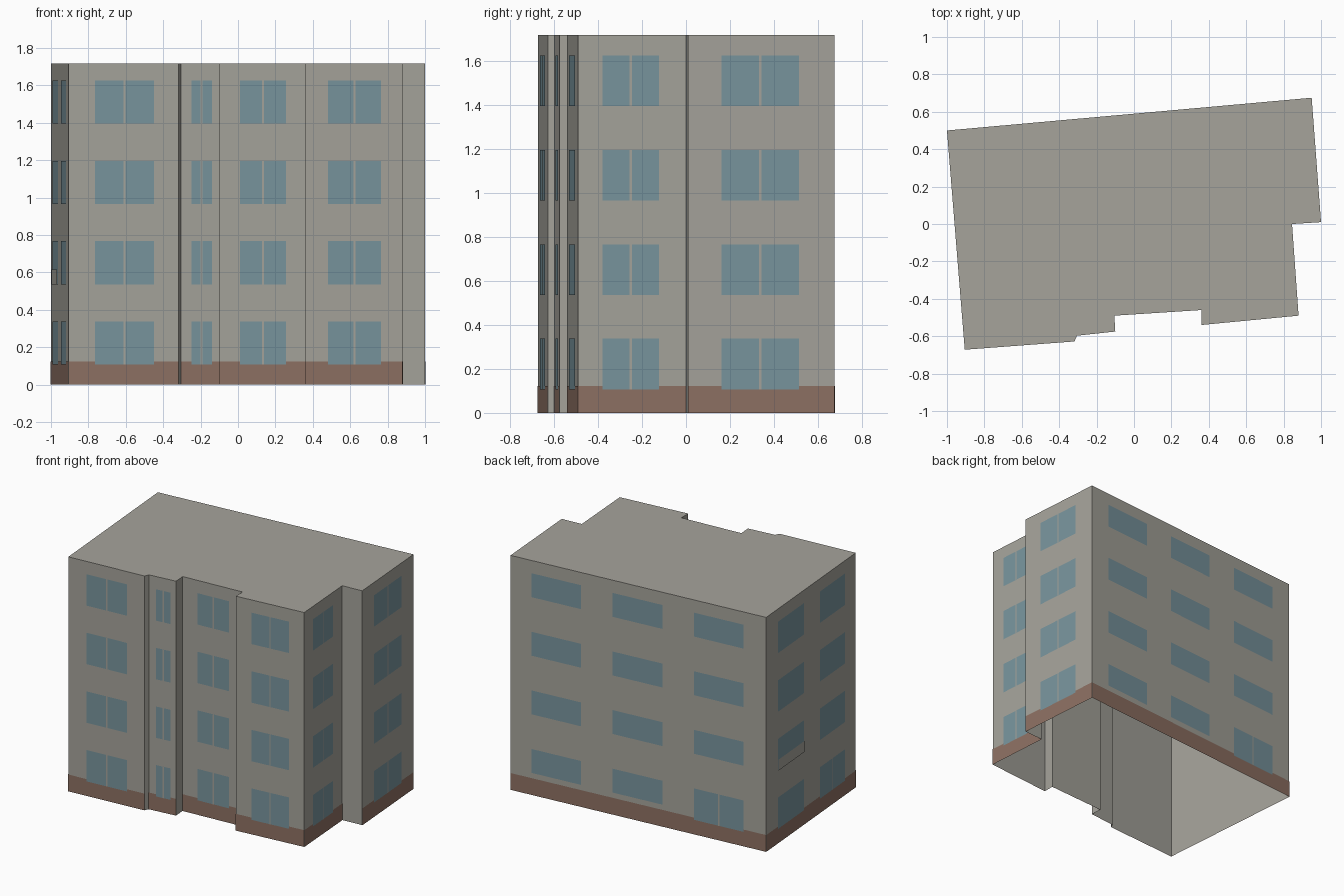
import bpy
import bmesh
from mathutils import Vector

cube = bpy.data.objects.get("Cube")
if cube:
    bpy.data.objects.remove(cube, do_unlink=True)


def material(name, rgb):
    m = bpy.data.materials.new(name)
    m.use_nodes = True
    m.diffuse_color = (*rgb, 1)
    bsdf = next(n for n in m.node_tree.nodes if n.type == 'BSDF_PRINCIPLED')
    bsdf.inputs["Base Color"].default_value = (*rgb, 1)
    bsdf.inputs["Roughness"].default_value = 0.9
    return m


PLASTER = material("grey plaster", (0.38, 0.37, 0.33))
GLASS = material("blue glass", (0.19, 0.30, 0.34))
BRICK = material("brown plinth", (0.27, 0.165, 0.125))

HEIGHT, PLINTH = 1.717, 0.123
FLOORS = [0.107 + 0.4293 * i for i in range(4)]
WINDOW_H = 0.23

# Footprint corners, clockwise from the back right as seen from behind
CORNERS = [Vector(p) for p in (
    (-1.0, 0.50), (0.95, 0.675), (1.0, 0.01), (0.845, 0.0),
    (0.88, -0.49), (0.36, -0.54), (0.36, -0.46), (-0.105, -0.49),
    (-0.10, -0.575), (-0.305, -0.597), (-0.318, -0.628), (-0.905, -0.672))]


def make_object(name, bm, mat):
    mesh = bpy.data.meshes.new(name)
    bm.to_mesh(mesh)
    bm.free()
    mesh.materials.append(mat)
    ob = bpy.data.objects.new(name, mesh)
    bpy.context.collection.objects.link(ob)
    return ob


def add_panel(bm, wall, a, b, z0, z1, offset):
    """Flat panel just outside a wall, a and b being fractions along it."""
    p, q = CORNERS[wall], CORNERS[(wall + 1) % len(CORNERS)]
    d = q - p
    out = Vector((-d.y, d.x)).normalized() * offset
    s, e = p + d * a + out, p + d * b + out
    quad = [(e, z0), (s, z0), (s, z1), (e, z1)]
    bm.faces.new([bm.verts.new((v.x, v.y, z)) for v, z in quad])


def fraction(wall, axis, value):
    p, q = CORNERS[wall], CORNERS[(wall + 1) % len(CORNERS)]
    return (value - p[axis]) / (q[axis] - p[axis])


# Walls and roof, open underneath
bm = bmesh.new()
low = [bm.verts.new((c.x, c.y, 0)) for c in CORNERS]
high = [bm.verts.new((c.x, c.y, HEIGHT)) for c in CORNERS]
for i in range(len(low)):
    j = (i + 1) % len(low)
    bm.faces.new((low[j], low[i], high[i], high[j]))
bm.faces.new(high[::-1])
make_object("walls_and_roof", bm, PLASTER)

# Plinth on the main walls only; the short returns stay plain
bm = bmesh.new()
for wall in (0, 1, 3, 4, 6, 8, 10, 11):
    add_panel(bm, wall, 0, 1, 0, PLINTH, 0.002)
make_object("plinth", bm, BRICK)

# Window columns: wall, axis, start, end, has mullions
COLUMNS = [
    (10, 0, -0.765, -0.45, True), (8, 0, -0.25, -0.14, True),
    (6, 0, 0.01, 0.257, True), (4, 0, 0.48, 0.765, True),
    (3, 1, -0.38, -0.123, True), (1, 1, 0.16, 0.514, True),
    (11, 1, 0.01, 0.35, False), (11, 1, -0.53, -0.20, False),
    (0, 0, 0.41, 0.79, False), (0, 0, -0.21, 0.17, False),
    (0, 0, -0.83, -0.45, False)]
GROUND_MULLIONS = {7, 10}

panes, bars = bmesh.new(), bmesh.new()
for n, (wall, axis, start, end, mullion) in enumerate(COLUMNS):
    a, b = sorted((fraction(wall, axis, start), fraction(wall, axis, end)))
    half = 0.005 * (b - a) / (end - start)
    for floor, z in enumerate(FLOORS):
        split = mullion or (floor == 0 and n in GROUND_MULLIONS)
        top = z + WINDOW_H
        # rear windows are shallower
        bottom = z if wall != 0 or split else top - 0.175
        add_panel(panes, wall, a, b, bottom, top, 0.003)
        if split:
            mid = (a + b) / 2
            add_panel(bars, wall, mid - half, mid + half, bottom, top, 0.004)
make_object("window_panes", panes, GLASS)
make_object("window_mullions", bars, PLASTER)

# Small parapet plate across one window on the left-hand wall
bm = bmesh.new()
a, b = sorted((fraction(11, 1, 0.35), fraction(11, 1, 0.01)))
add_panel(bm, 11, a, b, FLOORS[1], FLOORS[1] + 0.08, 0.008)
make_object("window_parapet", bm, PLASTER)
